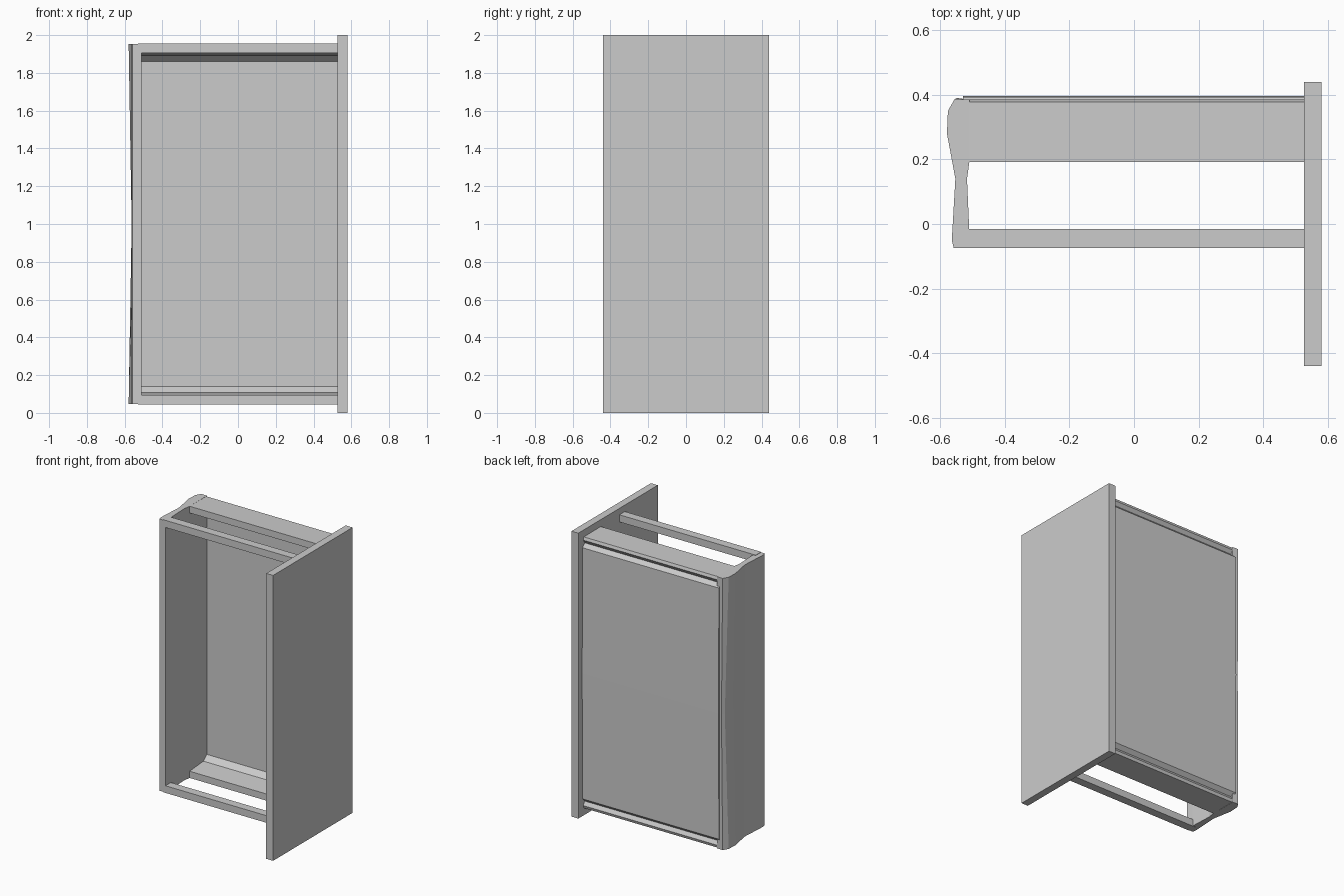
import bpy, bmesh

if "Cube" in bpy.data.objects:
    bpy.data.objects.remove(bpy.data.objects["Cube"])


def loft(name, rings):
    """Skin a list of equal-length closed rings and cap both ends."""
    bm = bmesh.new()
    vs = [[bm.verts.new(p) for p in r] for r in rings]
    n = len(rings[0])
    for a, b in zip(vs, vs[1:]):
        for i in range(n):
            j = (i + 1) % n
            bm.faces.new((a[i], a[j], b[j], b[i]))
    bm.faces.new(vs[0])
    bm.faces.new(vs[-1])
    bmesh.ops.recalc_face_normals(bm, faces=bm.faces)
    me = bpy.data.meshes.new(name)
    bm.to_mesh(me)
    bm.free()
    ob = bpy.data.objects.new(name, me)
    bpy.context.collection.objects.link(ob)
    return ob


def box(name, x0, x1, y0, y1, z0, z1):
    return loft(name, [[(x0, y0, z), (x1, y0, z), (x1, y1, z), (x0, y1, z)]
                       for z in (z0, z1)])


# Tall end panel, larger than the frame
box("right_panel", 0.527, 0.58, -0.44, 0.44, 0, 2)

# Slim front rails, bottom and top
for name, z in (("front_rail_bottom", 0.045), ("front_rail_top", 1.905)):
    box(name, -0.53, 0.53, -0.075, -0.015, z, z + 0.05)

# Left panel: waisted plan outline, its rear corner flaring at top and bottom
inner = [(-0.51, -0.02), (-0.517, 0.14), (-0.51, 0.19), (-0.51, 0.385)]
flared = [(-0.555, 0.387), (-0.576, 0.35), (-0.579, 0.28)]
waist = [(-0.548, 0.39), (-0.56, 0.37), (-0.563, 0.28)]
front = [(-0.553, 0.14), (-0.564, -0.05), (-0.558, -0.075), (-0.51, -0.075)]
levels = ((0.048, flared), (1.0, waist), (1.952, flared))
loft("left_panel", [[(x, y, z) for x, y in inner + outer + front]
                    for z, outer in levels])

# Back: thin sheet folding into shelves at both ends, grooved behind each fold
half_out = [(0.192, 1.952), (0.378, 1.950), (0.385, 1.93), (0.368, 1.905),
            (0.393, 1.88), (0.397, 1.0)]
half_in = [(0.383, 1.0), (0.383, 1.86), (0.345, 1.893), (0.192, 1.905)]


def flip(points):
    return [(y, 2 - z) for y, z in reversed(points)]


profile = half_out + flip(half_out)[1:] + flip(half_in) + half_in[1:]
loft("back_sheet", [[(x, y, z) for y, z in profile] for x in (-0.53, 0.53)])
